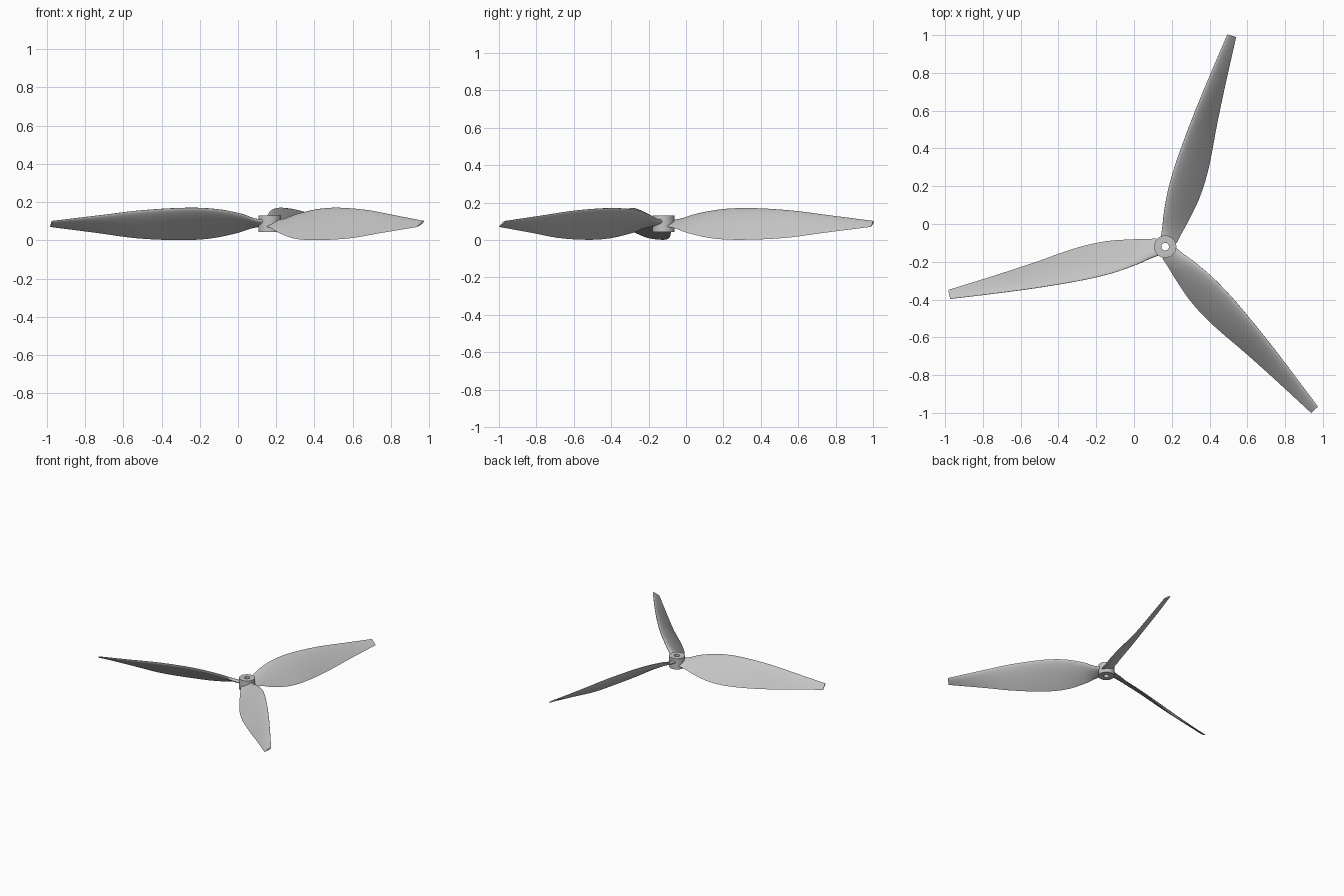
import bpy, bmesh, math
from mathutils import Matrix, Vector

cube = bpy.data.objects.get("Cube")
if cube:
    bpy.data.objects.remove(cube, do_unlink=True)

HUB = Vector((0.165, -0.12, 0))

grey = bpy.data.materials.new("light_grey")
grey.use_nodes = True
grey.diffuse_color = (0.55, 0.55, 0.55, 1)
grey.node_tree.nodes["Principled BSDF"].inputs["Base Color"].default_value = (0.55, 0.55, 0.55, 1)


def finish(bm, name, matrix, angle):
    """Turn a bmesh into a smooth-shaded object in place."""
    bmesh.ops.recalc_face_normals(bm, faces=bm.faces)
    mesh = bpy.data.meshes.new(name)
    bm.to_mesh(mesh)
    bm.free()
    mesh.transform(matrix)
    mesh.materials.append(grey)
    obj = bpy.data.objects.new(name, mesh)
    bpy.context.collection.objects.link(obj)
    bpy.ops.object.select_all(action="DESELECT")
    obj.select_set(True)
    bpy.context.view_layer.objects.active = obj
    bpy.ops.object.shade_smooth_by_angle(angle=math.radians(angle))


# Blade stations: radius, low edge (side, z), high edge (side, z), thickness
STATIONS = [
    (0.035, -0.052, 0.072, 0.037, 0.100, 0.026),
    (0.09, -0.062, 0.060, 0.044, 0.112, 0.025),
    (0.16, -0.076, 0.037, 0.058, 0.137, 0.025),
    (0.30, -0.097, 0.009, 0.075, 0.163, 0.026),
    (0.46, -0.097, 0.001, 0.077, 0.170, 0.026),
    (0.70, -0.070, 0.011, 0.064, 0.157, 0.023),
    (0.91, -0.050, 0.038, 0.046, 0.132, 0.018),
    (1.171, -0.029, 0.070, 0.020, 0.101, 0.010),
]


def slope(i):
    a, b = STATIONS[max(i - 1, 0)], STATIONS[min(i + 1, len(STATIONS) - 1)]
    return [(q - p) / (b[0] - a[0]) for p, q in zip(a, b)]


def sections(steps=5):
    """Smoothly interpolate the stations along the blade."""
    for i in range(len(STATIONS) - 1):
        a, b, ma, mb = STATIONS[i], STATIONS[i + 1], slope(i), slope(i + 1)
        h = b[0] - a[0]
        for k in range(steps):
            t = k / steps
            s = t * t * (3 - 2 * t)
            yield [p + (q - p) * s + h * (m * t * (1 - t) ** 2 - n * t * t * (1 - t))
                   for p, q, m, n in zip(a, b, ma, mb)]
    yield STATIONS[-1]


def half_thickness(t):
    return 5 * (0.2969 * math.sqrt(t) - 0.126 * t - 0.3516 * t**2 + 0.2843 * t**3 - 0.1036 * t**4)


def make_blade(name, angle, n=14):
    bm = bmesh.new()
    rings = []
    for u, v0, z0, v1, z1, thick in sections():
        low, high = Vector((u, v0, z0)), Vector((u, v1, z1))
        normal = Vector((1, 0, 0)).cross(high - low).normalized()
        ring = []
        for k in range(2 * n):
            t = (1 - math.cos(math.pi * k / n)) / 2
            side = 1 if k <= n else -1
            ring.append(bm.verts.new(high.lerp(low, t) + normal * side * thick * half_thickness(t)))
        rings.append(ring)
    for a, b in zip(rings, rings[1:]):
        for k in range(2 * n):
            j = (k + 1) % (2 * n)
            bm.faces.new((a[k], a[j], b[j], b[k]))
    bm.faces.new(rings[0])
    bm.faces.new(rings[-1])
    finish(bm, name, Matrix.Translation(HUB) @ Matrix.Rotation(math.radians(angle), 4, "Z"), 50)


# Three identical blades around the hub
for i, name in enumerate(("rear_blade", "right_blade", "front_left_blade")):
    make_blade(name, 72.7 + 120 * i)

# Hub ring with a through hole
bm = bmesh.new()
profile = [bm.verts.new(p) for p in
           ((0.02, 0, 0.043), (0.059, 0, 0.043), (0.059, 0, 0.13), (0.02, 0, 0.13))]
edges = [bm.edges.new((profile[k], profile[(k + 1) % 4])) for k in range(4)]
bmesh.ops.spin(bm, geom=profile + edges, axis=(0, 0, 1), cent=(0, 0, 0),
               angle=math.tau, steps=48, use_merge=True)
bmesh.ops.remove_doubles(bm, verts=bm.verts, dist=0.0001)
finish(bm, "hub", Matrix.Translation(HUB), 30)
